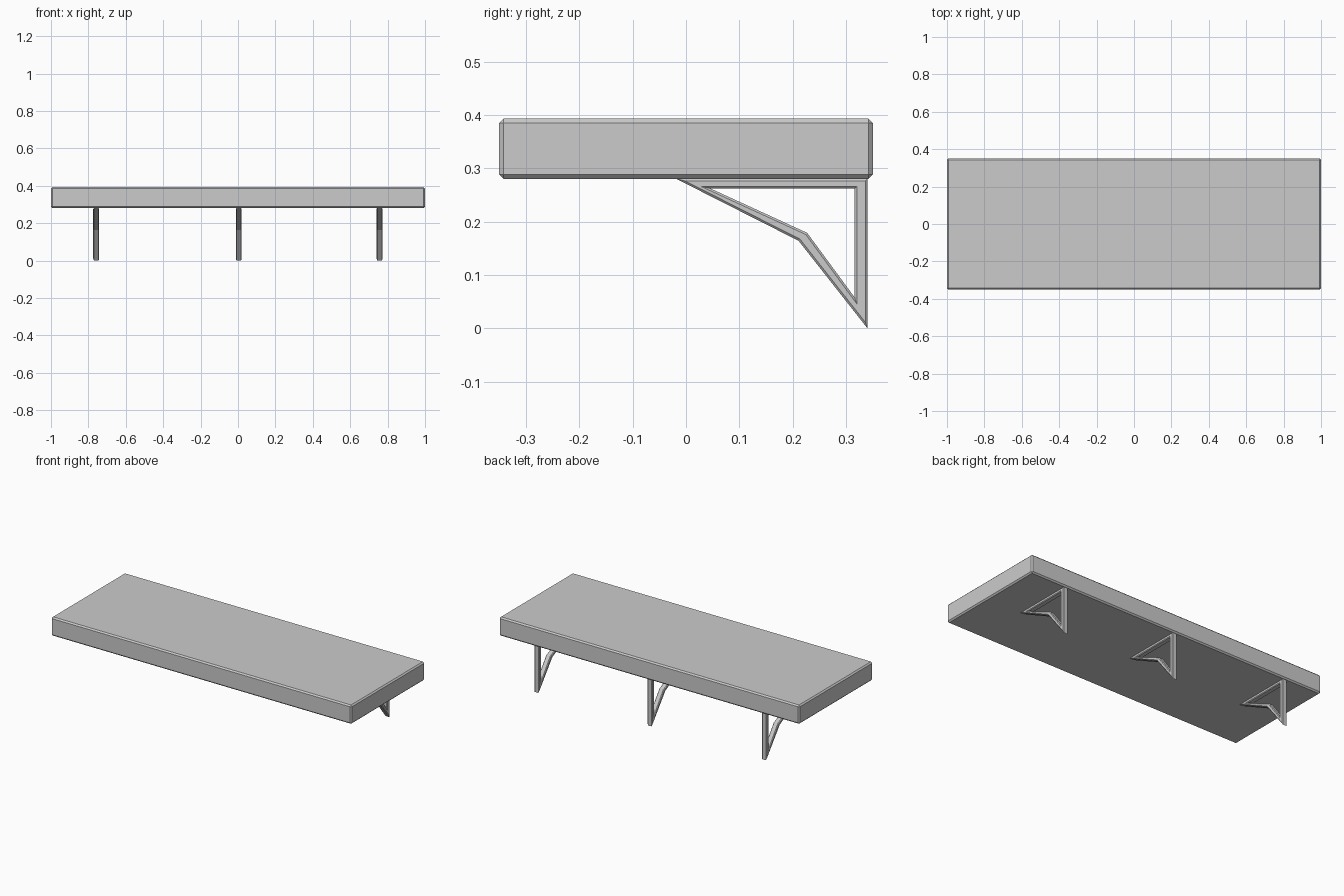
import bpy, bmesh

if "Cube" in bpy.data.objects:
    bpy.data.objects.remove(bpy.data.objects["Cube"])


def finish(bm, name):
    bmesh.ops.recalc_face_normals(bm, faces=bm.faces)
    mesh = bpy.data.meshes.new(name)
    bm.to_mesh(mesh)
    bm.free()
    obj = bpy.data.objects.new(name, mesh)
    bpy.context.collection.objects.link(obj)
    return obj


# Shelf board: chamfered slab
bm = bmesh.new()
bmesh.ops.create_cube(bm, size=1)
bmesh.ops.scale(bm, vec=(2, 0.7, 0.113), verts=bm.verts)
bmesh.ops.translate(bm, vec=(0, 0, 0.3365), verts=bm.verts)
bmesh.ops.bevel(bm, geom=bm.edges[:], offset=0.008, segments=1,
                affect='EDGES', profile=0.5)
finish(bm, "shelf_board")

# Bracket frame profile (y, z): outer and inner outlines
OUTER = [(-0.019, 0.2805), (0.211, 0.164), (0.340, 0.0), (0.340, 0.2805)]
INNER = [(0.046, 0.262), (0.227, 0.179), (0.316, 0.058), (0.316, 0.262)]
HALF = 0.016


def bracket(name, x):
    bm = bmesh.new()
    rings = [[bm.verts.new((x + s * HALF, y, z)) for y, z in outline]
             for outline, s in ((OUTER, -1), (OUTER, 1), (INNER, 1), (INNER, -1))]
    for a, b in zip(rings, rings[1:] + rings[:1]):
        for i in range(4):
            j = (i + 1) % 4
            bm.faces.new((a[i], a[j], b[j], b[i]))
    # chamfer the long edges of every bar
    long_edges = [e for e in bm.edges
                  if any(e.verts[0] in r and e.verts[1] in r for r in rings)]
    bmesh.ops.bevel(bm, geom=long_edges, offset=0.004, segments=1,
                    affect='EDGES', profile=0.5)
    return finish(bm, name)


# Three wall brackets along the back
for label, x in (("left", -0.758), ("middle", 0.004), ("right", 0.757)):
    bracket(label + "_bracket", x)

# Seat the model on z = 0
bpy.context.view_layer.update()
objs = bpy.data.objects[:]
low = min(v.co.z for o in objs for v in o.data.vertices)
for o in objs:
    if "bracket" in o.name:
        for v in o.data.vertices:
            if v.co.z < 0.05:
                v.co.z = max(v.co.z - low, 0)
